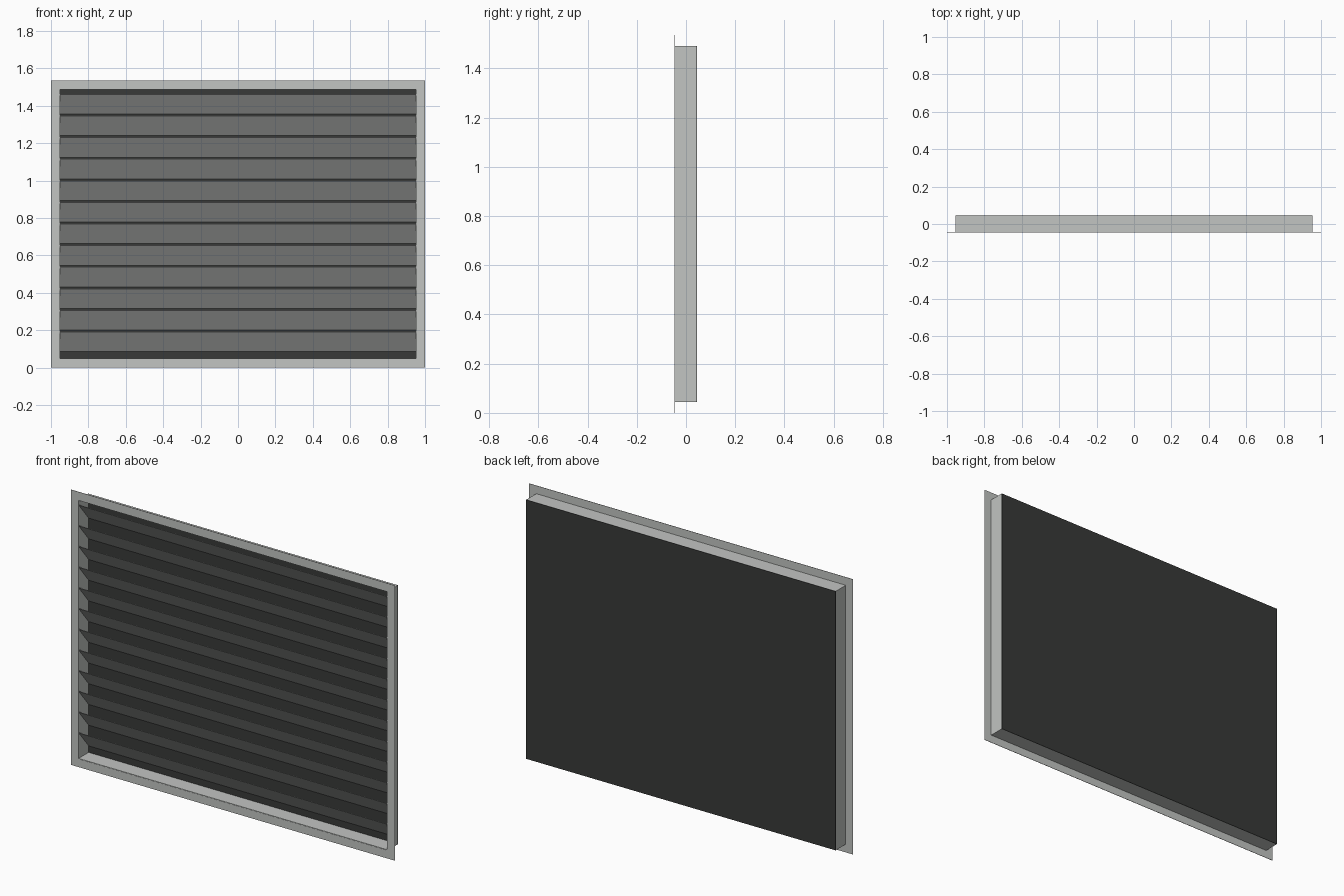
import bpy
import bmesh

cube = bpy.data.objects.get("Cube")
if cube:
    bpy.data.objects.remove(cube, do_unlink=True)


def material(name, rgb):
    mat = bpy.data.materials.new(name)
    mat.use_nodes = True
    color = (*rgb, 1.0)
    mat.diffuse_color = color
    mat.node_tree.nodes["Principled BSDF"].inputs["Base Color"].default_value = color
    return mat


METAL = material("light grey metal", (0.54, 0.555, 0.54))
DARK = material("dark grey mesh", (0.04, 0.042, 0.04))

# Overall sizes
HALF_W, HEIGHT = 1.0, 1.535
LIP = 0.045                      # width of the front flange
FRONT, BACK = -0.045, 0.045
SHEET = 0.003                    # sheet metal thickness
BOX_W = HALF_W - LIP
SLATS, PITCH, DROP, TOP_SLAT = 12, 0.1155, 0.105, 1.46


def finish(name, bm, mat):
    bmesh.ops.recalc_face_normals(bm, faces=bm.faces)
    mesh = bpy.data.meshes.new(name)
    bm.to_mesh(mesh)
    bm.free()
    mesh.materials.append(mat)
    obj = bpy.data.objects.new(name, mesh)
    bpy.context.collection.objects.link(obj)
    return obj


def rect_ring(name, outer, inner, y0, y1, mat):
    """Rectangular ring; outer and inner are insets from the full outline."""
    bm = bmesh.new()
    loops = []
    for inset, y in ((outer, y0), (outer, y1), (inner, y1), (inner, y0)):
        w, lo, hi = HALF_W - inset, inset, HEIGHT - inset
        loops.append([bm.verts.new((x, y, z))
                      for x, z in ((-w, lo), (w, lo), (w, hi), (-w, hi))])
    for i in range(4):
        a, b = loops[i], loops[(i + 1) % 4]
        for j in range(4):
            k = (j + 1) % 4
            bm.faces.new((a[j], a[k], b[k], b[j]))
    return finish(name, bm, mat)


def extrude_profile(name, profile, half_width, mat):
    """Sweep a (y, z) outline across the width."""
    bm = bmesh.new()
    face = bm.faces.new([bm.verts.new((-half_width, y, z)) for y, z in profile])
    swept = bmesh.ops.extrude_face_region(bm, geom=[face])["geom"]
    verts = [v for v in swept if isinstance(v, bmesh.types.BMVert)]
    bmesh.ops.translate(bm, verts=verts, vec=(2 * half_width, 0, 0))
    return finish(name, bm, mat)


# Flange and the sleeve behind it
rect_ring("front_flange", 0, LIP, FRONT - 0.001, FRONT + 0.001, METAL)
rect_ring("sleeve", LIP, LIP + SHEET, FRONT, BACK - 0.002, METAL)

# Dark panel closing the back
low, high = LIP, HEIGHT - LIP
extrude_profile("back_panel", [(BACK - 0.002, low), (BACK, low),
                               (BACK, high), (BACK - 0.002, high)], BOX_W, DARK)

# Slanted slats: high at the front, low at the back
for i in range(SLATS):
    z = TOP_SLAT - i * PITCH
    extrude_profile(f"slat_{i + 1}",
                    [(FRONT + 0.001, z), (BACK - 0.002, z - DROP),
                     (BACK - 0.002, z - DROP + SHEET), (FRONT + 0.001, z + SHEET)],
                    BOX_W - SHEET, METAL)
